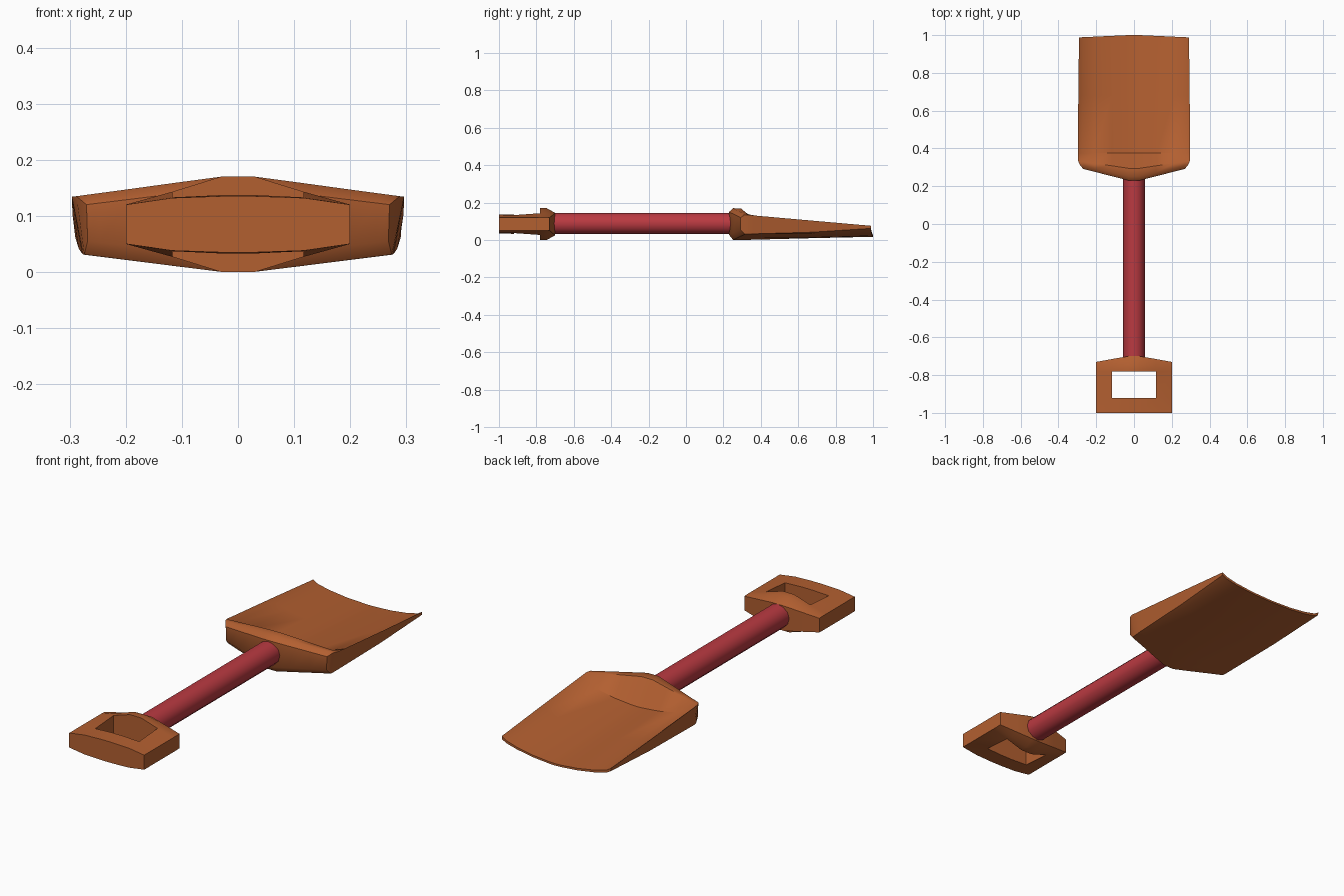
import bpy, bmesh, math
from mathutils import Matrix

if "Cube" in bpy.data.objects:
    bpy.data.objects.remove(bpy.data.objects["Cube"])


def material(name, rgb):
    m = bpy.data.materials.new(name)
    m.diffuse_color = (*rgb, 1)
    m.use_nodes = True
    m.node_tree.nodes["Principled BSDF"].inputs["Base Color"].default_value = m.diffuse_color
    return m


orange = material("burnt_orange", (0.45, 0.115, 0.03))
red = material("red", (0.49, 0.042, 0.053))


def finish(bm, name, mat, angle):
    bmesh.ops.recalc_face_normals(bm, faces=bm.faces)
    me = bpy.data.meshes.new(name)
    bm.to_mesh(me)
    bm.free()
    me.materials.append(mat)
    ob = bpy.data.objects.new(name, me)
    bpy.context.collection.objects.link(ob)
    bpy.ops.object.select_all(action='DESELECT')
    ob.select_set(True)
    bpy.context.view_layer.objects.active = ob
    bpy.ops.object.shade_smooth_by_angle(angle=math.radians(angle))
    return ob


def slab(name, rows, mat, angle, hole=()):
    """Closed slab: rows of (top point, bottom point); cells in hole stay open."""
    bm = bmesh.new()
    top = [[bm.verts.new(p[0]) for p in r] for r in rows]
    bot = [[bm.verts.new(p[1]) for p in r] for r in rows]
    nr, nc = len(rows), len(rows[0])
    cells = {(j, i) for j in range(nr - 1) for i in range(nc - 1)} - set(hole)
    for j, i in cells:
        loop = [(j, i), (j, i + 1), (j + 1, i + 1), (j + 1, i)]
        bm.faces.new([top[a][b] for a, b in loop])
        bm.faces.new([bot[a][b] for a, b in reversed(loop)])
        # walls where the neighbouring cell is missing
        near = [(j - 1, i), (j, i + 1), (j + 1, i), (j, i - 1)]
        for k in range(4):
            if near[k] not in cells:
                (a, b), (c, d) = loop[k], loop[(k + 1) % 4]
                bm.faces.new((top[c][d], top[a][b], bot[a][b], bot[c][d]))
    loose = [v for v in bm.verts if not v.link_faces]
    bmesh.ops.delete(bm, geom=loose, context='VERTS')
    return finish(bm, name, mat, angle)


# shaft
bm = bmesh.new()
bmesh.ops.create_cone(bm, cap_ends=True, segments=12, radius1=0.057, radius2=0.057, depth=0.99,
                      matrix=Matrix.Translation((0, -0.235, 0.088)) @ Matrix.Rotation(math.pi / 2, 4, 'X'))
finish(bm, "shaft", red, 40)

# scoop blade: thick socket at the back, thin curved sheet towards the tip
u = [0, 0.1, 0.4, 0.72, 0.92, 1]
lin = [0, 0, 0.33, 0.69, 0.91, 1]       # straight slope from the flat middle
bowl = [0, 0.02, 0.14, 0.42, 0.72, 1]   # dished curve
# y middle, y side, half width top, bottom, top z middle/side, bottom z middle/side, top curve, bottom curve
stations = [
    (0.23, 0.292, 0.270, 0.268, 0.150, 0.120, 0.028, 0.055, lin, lin),
    (0.252, 0.315, 0.288, 0.274, 0.170, 0.135, 0.0, 0.031, lin, lin),
    (0.295, 0.335, 0.296, 0.276, 0.168, 0.134, 0.0, 0.031, lin, lin),
    (0.375, 0.375, 0.296, 0.278, 0.062, 0.130, 0.002, 0.033, bowl, lin),
    (0.68, 0.68, 0.295, 0.284, 0.044, 0.103, 0.010, 0.042, bowl, bowl),
    (1.0, 0.988, 0.291, 0.290, 0.026, 0.076, 0.017, 0.062, bowl, bowl),
]
rows = []
for ym, ys, wt, wb, tm, ts, bm_, bs, ct, cb in stations:
    half = []
    for k in range(len(u)):
        y = ym + (ys - ym) * lin[k]
        half.append(((wt * u[k], y, tm + (ts - tm) * ct[k]),
                     (wb * u[k], y, bm_ + (bs - bm_) * cb[k])))
    left = [tuple((-p[0], p[1], p[2]) for p in pair) for pair in half[:0:-1]]
    rows.append(left + half)
slab("scoop_blade", rows, orange, 45)

# grip: frame with a rectangular hole, swollen towards the shaft
xs = [-0.2, -0.117, -0.03, 0.03, 0.117, 0.2]
# y middle, y side, half thickness at middle / beside hole / outside
levels = [
    (-1.0, -1.0, 0.050, 0.047, 0.035),
    (-0.92, -0.92, 0.052, 0.048, 0.035),
    (-0.78, -0.78, 0.085, 0.058, 0.035),
    (-0.745, -0.755, 0.085, 0.058, 0.035),
    (-0.70, -0.73, 0.060, 0.047, 0.034),
]
rows = []
for ym, ys, hm, hh, ho in levels:
    row = []
    for x, h, f in zip(xs, (ho, hh, hm, hm, hh, ho), (1, 0.5, 0, 0, 0.5, 1)):
        y = ym + (ys - ym) * f
        row.append(((x, y, 0.085 + h), (x, y, 0.085 - h)))
    rows.append(row)
slab("grip", rows, orange, 35, hole=[(1, 1), (1, 2), (1, 3)])
